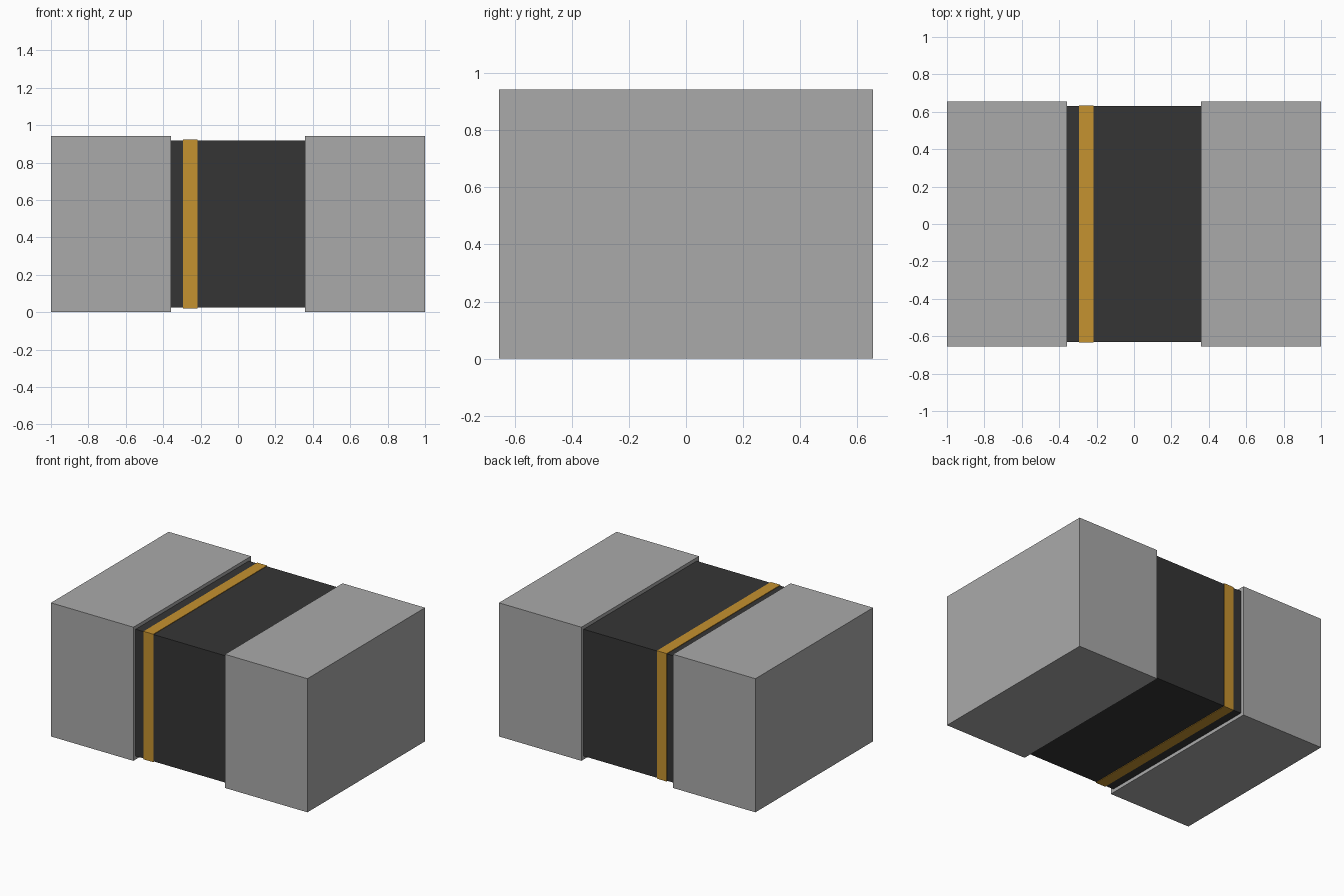
import bpy

cube = bpy.data.objects.get("Cube")
if cube:
    bpy.data.objects.remove(cube, do_unlink=True)


def material(name, rgb):
    mat = bpy.data.materials.new(name)
    mat.use_nodes = True
    mat.diffuse_color = (*rgb, 1)
    mat.node_tree.nodes["Principled BSDF"].inputs["Base Color"].default_value = (*rgb, 1)
    return mat


def box(name, x0, x1, depth, height, mat):
    """Box spanning x0..x1, centred on y = 0 and on the shared middle height."""
    bpy.ops.mesh.primitive_cube_add(size=1, location=((x0 + x1) / 2, 0, MID_Z))
    obj = bpy.context.object
    obj.name = name
    obj.scale = (x1 - x0, depth, height)
    bpy.ops.object.transform_apply(location=False, rotation=False, scale=True)
    obj.data.materials.append(mat)
    return obj


HEIGHT, DEPTH = 0.942, 1.31
MID_Z = HEIGHT / 2
CAP_X = 0.357

metal = material("terminal grey", (0.40, 0.40, 0.40))
black = material("body black", (0.036, 0.036, 0.036))
amber = material("band amber", (0.56, 0.287, 0.029))

# Metal end caps
box("right_terminal", -1, -CAP_X, DEPTH, HEIGHT, metal)
box("left_terminal", CAP_X, 1, DEPTH, HEIGHT, metal)

# Slightly slimmer body between the caps
box("body", -CAP_X, CAP_X, 1.26, 0.894, black)

# Thin polarity band wrapped around the body
box("polarity_band", -0.293, -0.217, 1.268, 0.902, amber)
